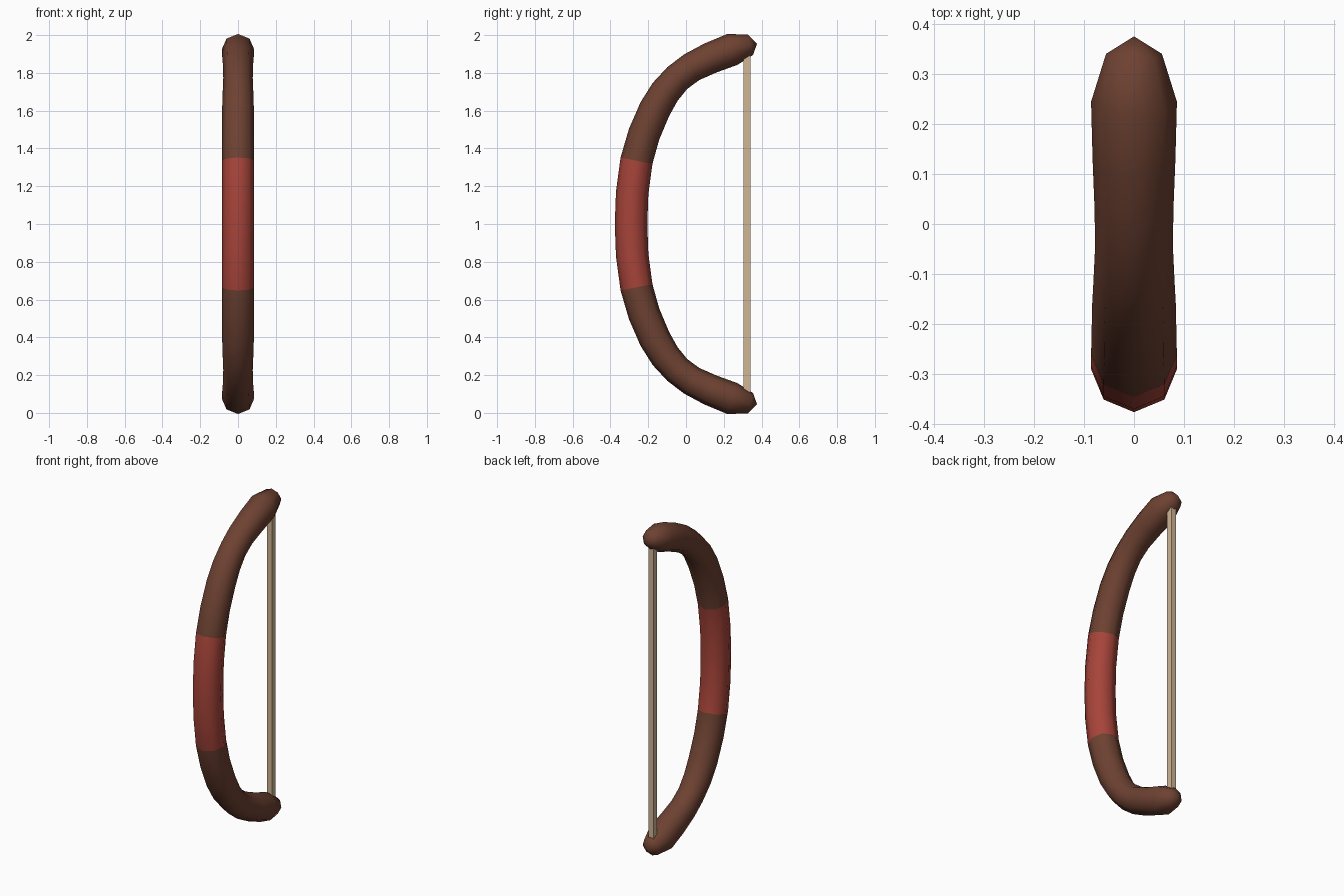
import bpy, bmesh, math
from mathutils import Vector

if "Cube" in bpy.data.objects:
    bpy.data.objects.remove(bpy.data.objects["Cube"])

SIDES = 8


def material(name, rgb):
    m = bpy.data.materials.new(name)
    m.diffuse_color = (*rgb, 1)
    m.use_nodes = True
    m.node_tree.nodes["Principled BSDF"].inputs["Base Color"].default_value = m.diffuse_color
    return m


brown = material("dark wood", (0.155, 0.054, 0.032))
red = material("red grip", (0.385, 0.058, 0.042))
tan = material("tan string", (0.63, 0.47, 0.30))


def finish(bm, name, mats):
    bmesh.ops.recalc_face_normals(bm, faces=bm.faces)
    me = bpy.data.meshes.new(name)
    bm.to_mesh(me)
    bm.free()
    for m in mats:
        me.materials.append(m)
    ob = bpy.data.objects.new(name, me)
    bpy.context.collection.objects.link(ob)
    return ob


# Bow: upper half of the path as (y, height above the middle, radius), mirrored downwards
half = [(-0.291, 0.0, 0.086), (-0.285, 0.165, 0.086), (-0.262, 0.335, 0.086),
        (-0.222, 0.475, 0.085), (-0.165, 0.608, 0.084), (-0.110, 0.700, 0.081),
        (-0.046, 0.773, 0.078), (0.030, 0.830, 0.079), (0.130, 0.879, 0.083),
        (0.245, 0.924, 0.086), (0.341, 0.949, 0.056)]
path = [(y, 1 - h, r) for y, h, r in reversed(half[1:])]
path += [(y, 1 + h, r) for y, h, r in half]

bm = bmesh.new()
rings = []
for i, (y, z, r) in enumerate(path):
    a, b = path[max(i - 1, 0)], path[min(i + 1, len(path) - 1)]
    tangent = Vector((0, b[0] - a[0], b[1] - a[1])).normalized()
    side = Vector((1, 0, 0))
    normal = tangent.cross(side)
    ring = []
    for k in range(SIDES):
        t = 2 * math.pi * k / SIDES
        ring.append(bm.verts.new(Vector((0, y, z)) + r * (math.cos(t) * side + math.sin(t) * normal)))
    rings.append(ring)
for i in range(len(rings) - 1):
    for k in range(SIDES):
        n = (k + 1) % SIDES
        f = bm.faces.new((rings[i][k], rings[i][n], rings[i + 1][n], rings[i + 1][k]))
        # grip is the middle stretch of the bow
        f.material_index = 1 if abs(f.calc_center_median().z - 1) < 0.33 else 0
# low pointed tips
for ring, z in ((rings[0], 0.045), (rings[-1], 1.955)):
    tip = bm.verts.new((0, 0.376, z))
    for k in range(SIDES):
        bm.faces.new((ring[k], ring[(k + 1) % SIDES], tip))
for f in bm.faces:
    f.smooth = True
finish(bm, "bow_limbs_and_grip", [brown, red])

# String: thin square rod between the tips
bm = bmesh.new()
bmesh.ops.create_cube(bm, size=1)
for v in bm.verts:
    v.co = Vector((v.co.x * 0.035, v.co.y * 0.035 + 0.323, v.co.z * 1.84 + 1))
finish(bm, "bow_string", [tan])
